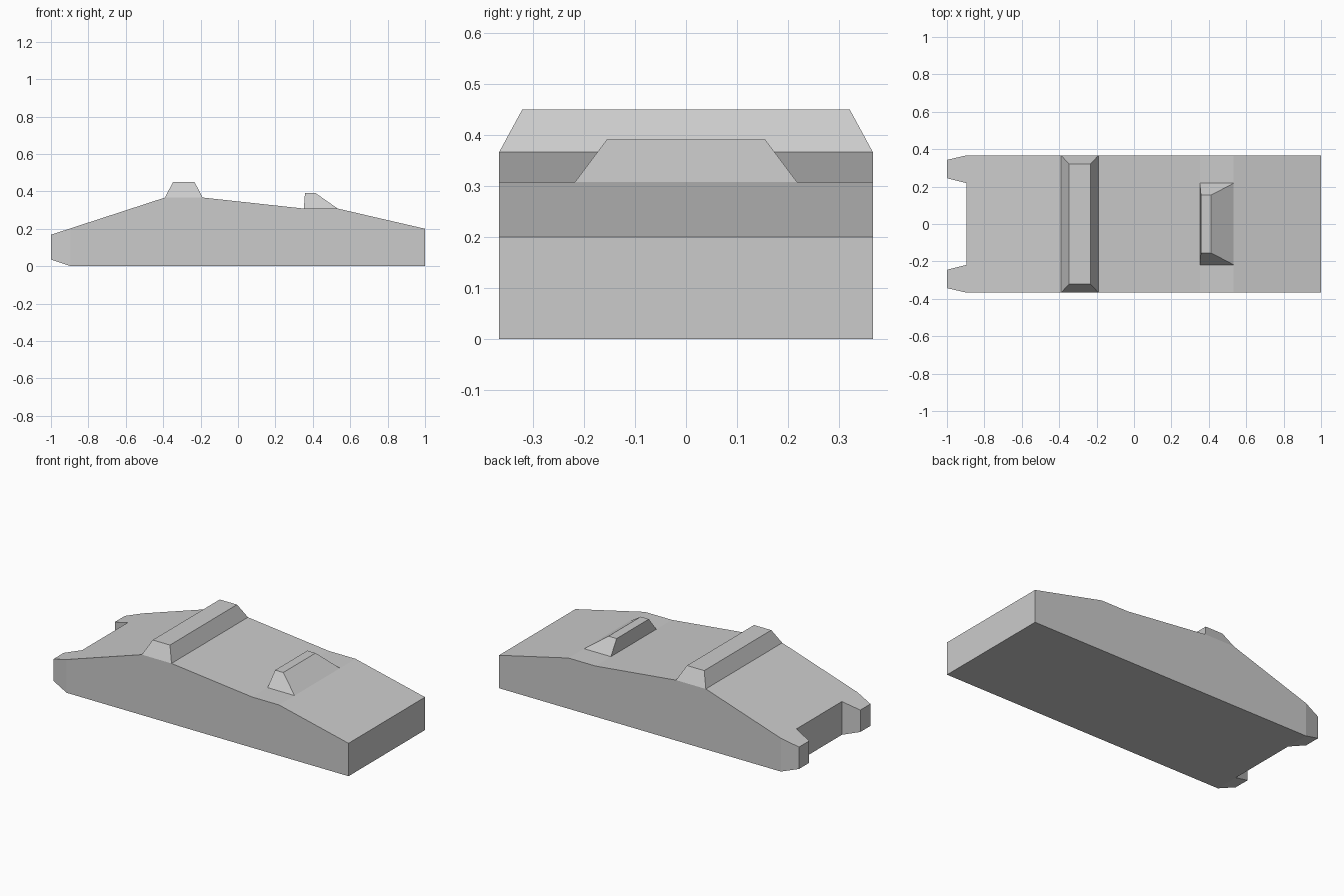
import bpy, bmesh

if "Cube" in bpy.data.objects:
    bpy.data.objects.remove(bpy.data.objects["Cube"])

W, N = 0.367, 0.218          # half width of the body, half width of notch and rear block
COLS = (-W, -N, N, W)
# roof line: x, z
ROOF = [(-0.895, 0.2023), (-0.39, 0.367), (-0.19, 0.367),
        (0.352, 0.308), (0.533, 0.308), (1.0, 0.2)]

bm = bmesh.new()


def extrude_to(faces, lo, hi):
    """Extrude faces and fit the new cap into the box lo..hi."""
    out = bmesh.ops.extrude_face_region(bm, geom=faces)["geom"]
    verts = [g for g in out if isinstance(g, bmesh.types.BMVert)]
    for i in range(3):
        a = min(v.co[i] for v in verts)
        b = max(v.co[i] for v in verts)
        for v in verts:
            t = (v.co[i] - a) / (b - a) if b - a > 1e-6 else 0
            v.co[i] = lo[i] + t * (hi[i] - lo[i])


# body: three strips lofted along the roof line
bottom = [[bm.verts.new((x, y, 0)) for y in COLS] for x, z in ROOF]
top = [[bm.verts.new((x, y, z)) for y in COLS] for x, z in ROOF]
roof = {}
for i in range(len(ROOF) - 1):
    for j in range(3):
        for grid in (bottom, top):
            f = bm.faces.new((grid[i][j], grid[i + 1][j],
                              grid[i + 1][j + 1], grid[i][j + 1]))
        roof[i, j] = f
    for j in (0, 3):
        bm.faces.new((bottom[i][j], bottom[i + 1][j], top[i + 1][j], top[i][j]))
ends = {}
for i in (0, -1):
    for j in range(3):
        ends[i, j] = bm.faces.new((bottom[i][j], bottom[i][j + 1],
                                   top[i][j + 1], top[i][j]))
bmesh.ops.recalc_face_normals(bm, faces=bm.faces)

# tapered prongs either side of the notch
extrude_to([ends[0, 0]], (-1, -0.343, 0.035), (-1, -0.245, 0.168))
extrude_to([ends[0, 2]], (-1, 0.245, 0.035), (-1, 0.343, 0.168))

# full-width ridge
extrude_to([roof[1, j] for j in range(3)],
           (-0.348, -0.322, 0.45), (-0.232, 0.322, 0.45))

# small sight block
extrude_to([roof[3, 1]], (0.358, -0.155, 0.392), (0.413, 0.155, 0.392))

# merge coplanar strips
bmesh.ops.dissolve_limit(bm, angle_limit=0.01, verts=bm.verts, edges=bm.edges)
bmesh.ops.recalc_face_normals(bm, faces=bm.faces)

mesh = bpy.data.meshes.new("wedge_body")
bm.to_mesh(mesh)
bm.free()
bpy.context.collection.objects.link(bpy.data.objects.new("wedge_body", mesh))
